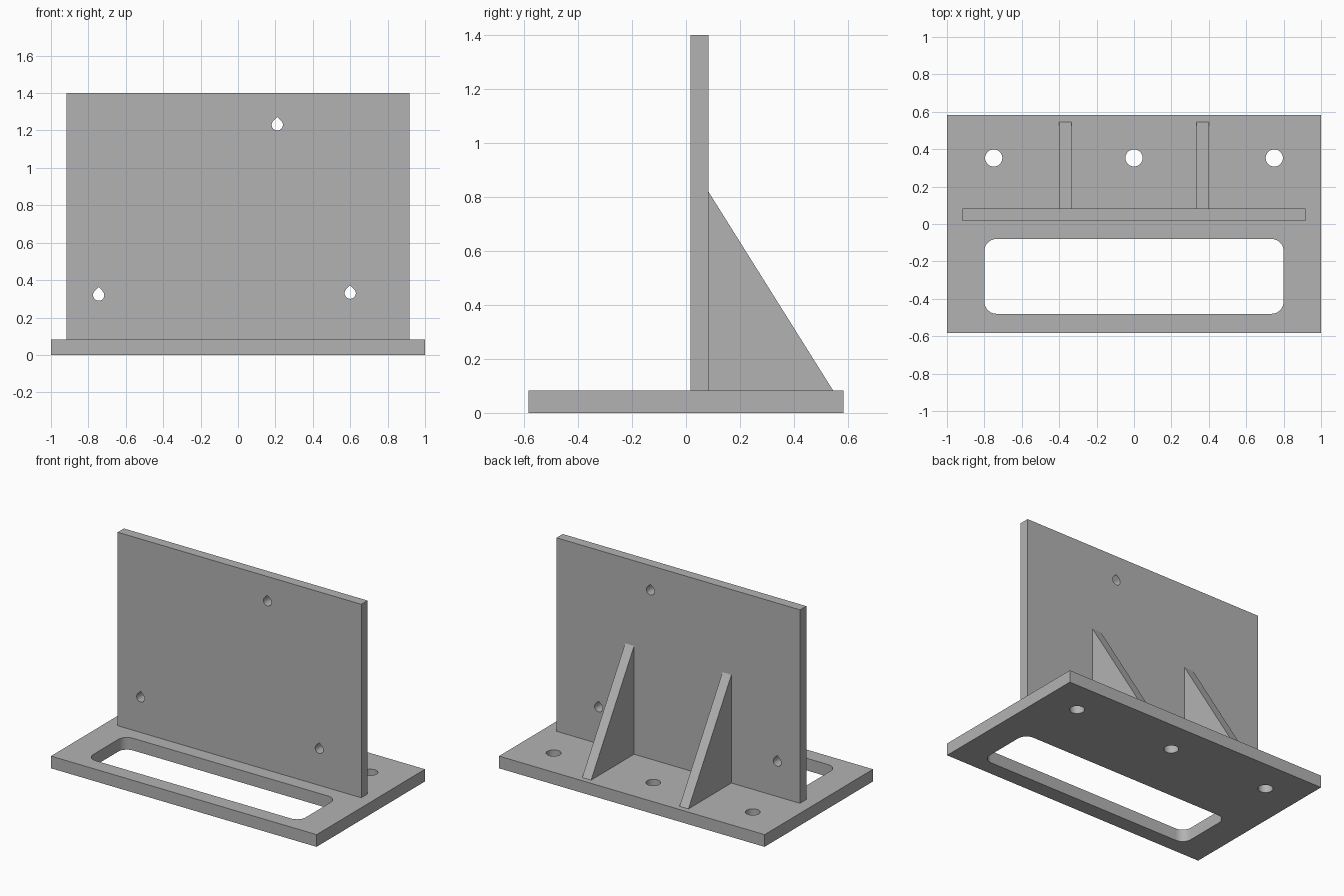
import bpy, bmesh, math
from mathutils import Matrix, Vector

if "Cube" in bpy.data.objects:
    bpy.data.objects.remove(bpy.data.objects["Cube"])

gray = bpy.data.materials.new("plain_gray")
gray.diffuse_color = (0.45, 0.45, 0.45, 1)
gray.use_nodes = True
gray.node_tree.nodes["Principled BSDF"].inputs["Base Color"].default_value = gray.diffuse_color


def rect(x0, x1, y0, y1):
    return [(x0, y0), (x1, y0), (x1, y1), (x0, y1)]


def arc(cx, cy, r, a0, a1, n):
    angles = [math.radians(a0 + (a1 - a0) * i / n) for i in range(n + 1)]
    return [(cx + r * math.cos(a), cy + r * math.sin(a)) for a in angles]


def circle(cx, cy, r):
    return arc(cx, cy, r, 0, 360, 32)[:-1]


def teardrop(cx, cy, r):
    # round bottom with a 45 degree pointed roof
    return arc(cx, cy, r, 135, 405, 24) + [(cx, cy + r * math.sqrt(2))]


def rounded_rect(x0, x1, y0, y1, r):
    return (arc(x1 - r, y1 - r, r, 0, 90, 8) + arc(x0 + r, y1 - r, r, 90, 180, 8)
            + arc(x0 + r, y0 + r, r, 180, 270, 8) + arc(x1 - r, y0 + r, r, 270, 360, 8))


def plate(name, loops, depth, matrix):
    """Fill an outline with holes, extrude along local z, then place it."""
    bm = bmesh.new()
    for loop in loops:
        vs = [bm.verts.new((x, y, 0)) for x, y in loop]
        for i, v in enumerate(vs):
            bm.edges.new((v, vs[(i + 1) % len(vs)]))
    bmesh.ops.triangle_fill(bm, use_beauty=True, edges=bm.edges[:], normal=(0, 0, 1))
    ext = bmesh.ops.extrude_face_region(bm, geom=bm.faces[:], use_keep_orig=True)
    moved = [g for g in ext["geom"] if isinstance(g, bmesh.types.BMVert)]
    bmesh.ops.translate(bm, verts=moved, vec=Vector((0, 0, depth)))
    bmesh.ops.transform(bm, matrix=matrix, verts=bm.verts[:])
    bmesh.ops.recalc_face_normals(bm, faces=bm.faces[:])
    mesh = bpy.data.meshes.new(name)
    bm.to_mesh(mesh)
    bm.free()
    mesh.materials.append(gray)
    obj = bpy.data.objects.new(name, mesh)
    bpy.context.collection.objects.link(obj)
    bpy.ops.object.select_all(action='DESELECT')
    obj.select_set(True)
    bpy.context.view_layer.objects.active = obj
    bpy.ops.object.shade_smooth_by_angle(angle=math.radians(30))
    return obj


T = 0.083  # base thickness

# Base with a rounded slot and three bolt holes
plate("base_plate",
      [rect(-1, 1, -0.583, 0.583), rounded_rect(-0.8, 0.8, -0.48, -0.08, 0.065)]
      + [circle(x, 0.353, 0.046) for x in (-0.75, 0, 0.75)],
      T, Matrix.Identity(4))

# Upright wall with three teardrop holes: local (x, y, z) becomes (x, -z, y)
plate("upright_wall",
      [rect(-0.917, 0.917, T, 1.4)]
      + [teardrop(x, z, 0.03) for x, z in ((-0.745, 0.32), (0.6, 0.33), (0.21, 1.23))],
      0.067, Matrix.Translation((0, 0.083, 0)) @ Matrix.Rotation(math.pi / 2, 4, 'X'))

# Triangular braces behind the wall: local (x, y, z) becomes (z, x, y)
to_side = Matrix(((0, 0, 1, 0), (1, 0, 0, 0), (0, 1, 0, 0), (0, 0, 0, 1)))
for name, x in (("left_brace", -0.4), ("right_brace", 0.333)):
    plate(name, [[(0.083, T), (0.545, T), (0.083, 0.82)]],
          0.067, Matrix.Translation((x, 0, 0)) @ to_side)
